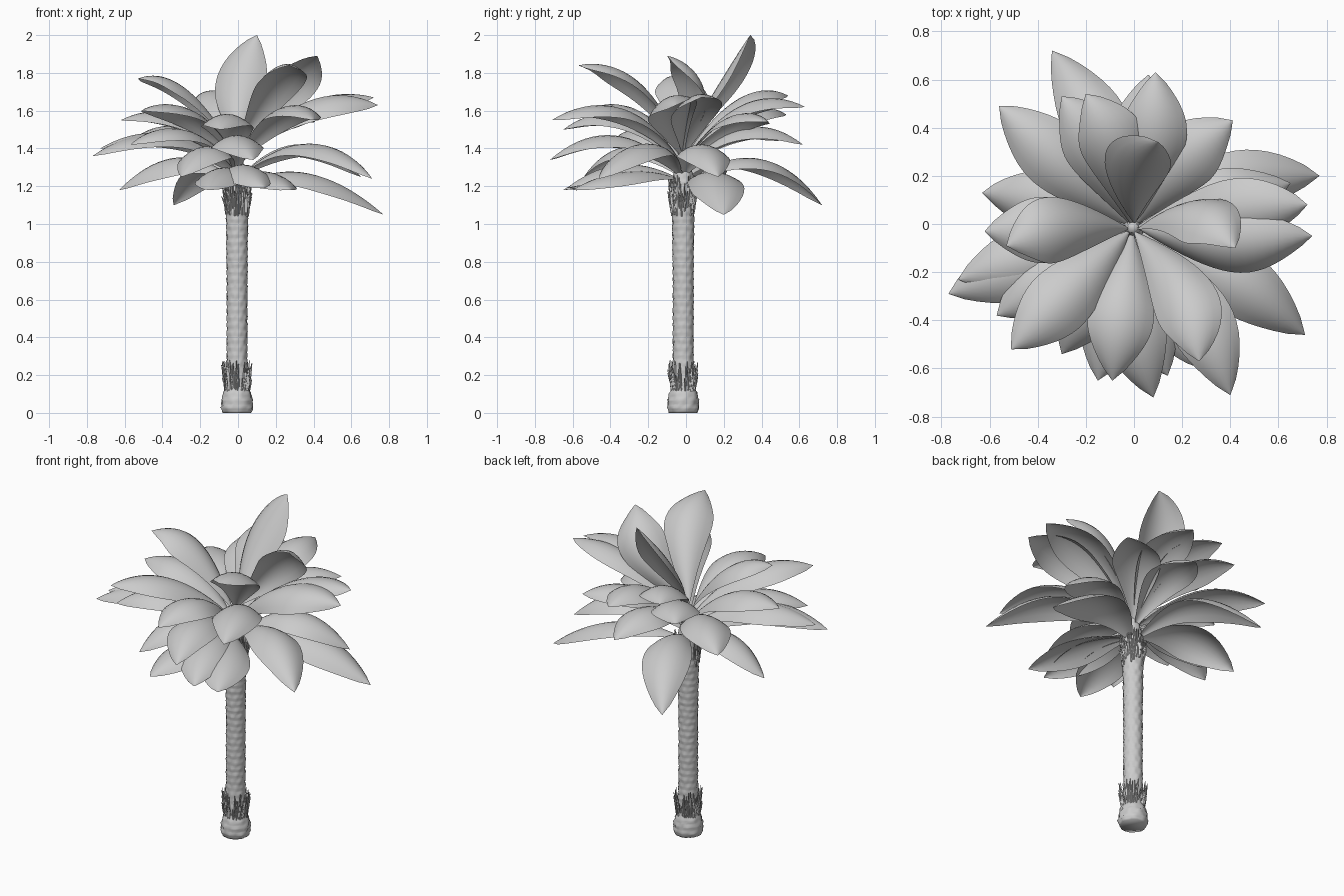
import bpy, bmesh, math, random
from mathutils import Vector

random.seed(4)
cube = bpy.data.objects.get("Cube")
if cube:
    bpy.data.objects.remove(cube)

GREY = (0.6, 0.6, 0.6, 1)
grey = bpy.data.materials.new("plain_grey")
grey.use_nodes = True
grey.diffuse_color = GREY
grey.node_tree.nodes["Principled BSDF"].inputs["Base Color"].default_value = GREY

CENTRE = Vector((-0.005, -0.015, 0))


def finish(name, bm, smooth=True):
    mesh = bpy.data.meshes.new(name)
    bm.to_mesh(mesh)
    bm.free()
    mesh.materials.append(grey)
    for p in mesh.polygons:
        p.use_smooth = smooth
    obj = bpy.data.objects.new(name, mesh)
    bpy.context.collection.objects.link(obj)


def skin(bm, rows, closed):
    """Join equal rows of points with quads."""
    grid = [[bm.verts.new(p) for p in row] for row in rows]
    n = len(grid[0])
    for low, high in zip(grid, grid[1:]):
        for i in range(n if closed else n - 1):
            j = (i + 1) % n
            bm.faces.new((low[i], low[j], high[j], high[i]))
    return grid


def ramp(profile, z):
    for (r0, z0), (r1, z1) in zip(profile, profile[1:]):
        if z <= z1:
            return r0 + (r1 - r0) * (z - z0) / (z1 - z0)
    return profile[-1][0]


# Trunk: swollen foot, slim shaft, staggered bark scales
PROFILE = [(0.075, 0), (0.082, 0.03), (0.078, 0.08), (0.06, 0.14), (0.053, 0.3),
           (0.053, 0.7), (0.056, 1.0), (0.06, 1.15), (0.06, 1.22), (0.02, 1.38)]
SIDES, RINGS = 32, 138


def trunk():
    bm = bmesh.new()
    rows = []
    for k in range(RINGS + 1):
        z = k / 100
        row = []
        for i in range(SIDES):
            a = math.tau * i / SIDES
            scale = math.sin(8 * a + math.pi * (k // 4)) * 0.03
            lip = (k % 4) / 4 * 0.07
            r = ramp(PROFILE, z) * (1 + scale + lip + random.uniform(-0.03, 0.03))
            row.append(CENTRE + Vector((r * math.cos(a), r * math.sin(a), z)))
        rows.append(row)
    grid = skin(bm, rows, True)
    bm.faces.new(grid[0][::-1])
    bm.faces.new(grid[-1])
    finish("trunk", bm)


# Fibres: ring of thin upright slivers around the trunk
def fibres(name, count, low, high, r_low, r_high):
    bm = bmesh.new()
    for _ in range(count):
        a = random.uniform(0, math.tau)
        b = a + random.uniform(-0.15, 0.15)
        foot = CENTRE + Vector((math.cos(a) * r_low, math.sin(a) * r_low, random.uniform(*low)))
        r = r_high * random.uniform(0.85, 1.04)
        tip = CENTRE + Vector((math.cos(b) * r, math.sin(b) * r, random.uniform(*high)))
        rows = []
        for p, w in ((foot, 0.004), (foot.lerp(tip, 0.6), 0.004), (tip, 0.0015)):
            rows.append([p + Vector((w * math.cos(c), w * math.sin(c), 0))
                         for c in (a, a + math.pi / 2, a + math.pi, a - math.pi / 2)])
        grid = skin(bm, rows, True)
        bm.faces.new(grid[0][::-1])
        bm.faces.new(grid[-1])
    finish(name, bm, False)


# Fronds: broad arched blades, edges curling down, rolled about and swayed off their line
def frond(name, x, y, z, arch, roll=0, sway=0):
    tip = Vector((x, y, z))
    out = Vector((x, y, 0)).normalized()
    flat = Vector((-out.y, out.x, 0))
    base = CENTRE + out * 0.02 + Vector((0, 0, 1.2 + 0.27 * (z - 1.05)))
    ctrl = (base + tip) / 2 + Vector((0, 0, 2 * arch)) + flat * (2 * sway)
    rows, steps, half = [], 18, 4
    for s in range(steps + 1):
        t = s / steps
        p = base * (1 - t) ** 2 + ctrl * 2 * t * (1 - t) + tip * t * t
        along = ((ctrl - base) * (1 - t) + (tip - ctrl) * t).normalized()
        level = (flat - along * flat.dot(along)).normalized()
        up = along.cross(level)
        side = level * math.cos(roll) + up * math.sin(roll)
        normal = along.cross(side)
        w = 0.135 * max(math.sin(math.pi * t ** 1.25), 0) ** 0.75 + 0.004 * (1 - t) + 0.001
        rows.append([p + side * (w * u) - normal * (0.48 * w * u * u)
                     for u in (i / half for i in range(half, -half - 1, -1))])
    bm = bmesh.new()
    skin(bm, rows, False)
    finish(name, bm)


# Tip position, arch height, roll, sway
CROWN = [
    (.1, .34, 2, .03, 0, .06), (.42, -.1, 1.89, .08, -.7, .13),
    (.27, -.57, 1.84, .14, 0, .06), (-.53, -.09, 1.77, .14, 0, -.04),
    (-.2, .54, 1.68, .14, 0, -.04), (.72, .08, 1.67, .12, .2),
    (.74, -.05, 1.63, .15, .35, -.06), (.09, .63, 1.62, .15, 0, -.03),
    (-.51, -.52, 1.6, .13), (-.3, .53, 1.58, .13, 0, -.03),
    (.4, -.71, 1.55, .17, 0, .05), (-.62, -.03, 1.55, .13),
    (.41, .43, 1.54, .13, 0, .04), (-.09, -.65, 1.5, .16),
]
SKIRT = [
    (-.56, .49, 1.44, .14), (-.57, -.38, 1.42, .14), (-.73, -.23, 1.4, .13),
    (.06, .62, 1.42, .15), (-.77, -.29, 1.36, .15), (.08, -.72, 1.34, .16, 0, -.05),
    (-.3, -.54, 1.25, .16), (.71, -.46, 1.24, .18, 0, .04), (.65, .17, 1.25, .17),
    (.14, -.63, 1.19, .1, 0, -.04), (.28, -.6, 1.18, .07), (-.15, -.65, 1.18, .09),
    (-.63, .13, 1.18, .14, -.25), (-.34, .72, 1.1, .19, 0, -.04), (.77, .2, 1.05, .14, .2, .05),
]

trunk()
fibres("foot_fibres", 110, (0.09, 0.15), (0.18, 0.28), 0.062, 0.08)
fibres("crown_fibres", 90, (1.04, 1.15), (1.14, 1.26), 0.06, 0.08)
for ring, tips in (("crown", CROWN), ("skirt", SKIRT)):
    for number, data in enumerate(tips, 1):
        frond(f"{ring}_frond_{number}", *data)
